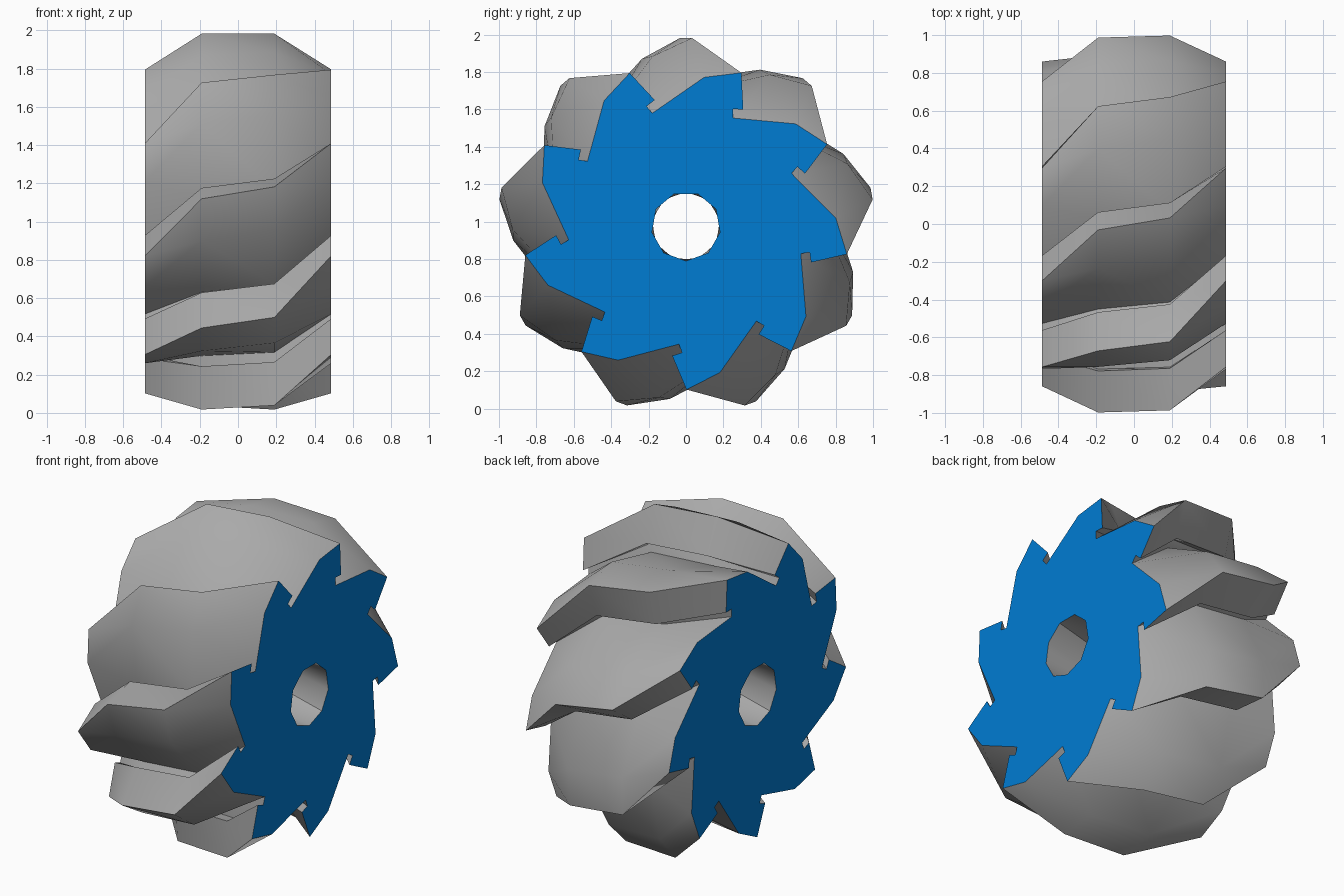
import bpy, bmesh, math

if "Cube" in bpy.data.objects:
    bpy.data.objects.remove(bpy.data.objects["Cube"])

TEETH = 9
PITCH = 2 * math.pi / TEETH
ZC = 0.975
HOLE_R = 0.185
# One tooth on the end face (y, z from the axis): tip, face foot, chip notch, back shoulder
TOOTH = [(0.296, 0.821), (0.306, 0.625), (0.251, 0.627), (0.251, 0.579), (0.586, 0.548)]
# Stations along the axis: x, twist in degrees, scale
STATIONS = [(0.487, 0, 1.0), (0.19, 18.0, 1.155), (-0.19, 21.6, 1.155), (-0.487, 40, 1.0)]


def rot(y, z, a):
    return y * math.cos(a) - z * math.sin(a), y * math.sin(a) + z * math.cos(a)


bm = bmesh.new()
tip_angle = math.radians(70)
outer, inner = [], []
for x, twist, scale in STATIONS:
    ring, hole = [], []
    for k in range(TEETH):
        a = math.radians(twist) - k * PITCH
        for p in TOOTH:
            y, z = rot(*p, a)
            ring.append(bm.verts.new((x, y * scale, ZC + z * scale)))
        hole.append(bm.verts.new((x, HOLE_R * math.cos(tip_angle + a),
                                  ZC + HOLE_R * math.sin(tip_angle + a))))
    outer.append(ring)
    inner.append(hole)

# Twisted flanks and bore
for rings in (outer, inner):
    for r0, r1 in zip(rings, rings[1:]):
        n = len(r0)
        for i in range(n):
            j = (i + 1) % n
            bm.faces.new((r0[i], r0[j], r1[j], r1[i]))

# End faces, one sector per tooth
n = len(TOOTH)
for s in (0, -1):
    for k in range(TEETH):
        arc = [outer[s][(k * n + i) % (n * TEETH)] for i in range(n + 1)]
        f = bm.faces.new(arc + [inner[s][(k + 1) % TEETH], inner[s][k]])
        f.material_index = 1

bmesh.ops.recalc_face_normals(bm, faces=bm.faces)
mesh = bpy.data.meshes.new("milling_cutter")
bm.to_mesh(mesh)
bm.free()
cutter = bpy.data.objects.new("milling_cutter", mesh)
bpy.context.collection.objects.link(cutter)

# Plain grey flanks, blue end faces
grey = bpy.data.materials.new("grey")
grey.diffuse_color = (0.4, 0.4, 0.4, 1)
grey.use_nodes = True
grey.node_tree.nodes["Principled BSDF"].inputs["Base Color"].default_value = grey.diffuse_color
blue = bpy.data.materials.new("blue")
blue.diffuse_color = (0.0, 0.2, 0.65, 1)
blue.use_nodes = True
blue.node_tree.nodes["Principled BSDF"].inputs["Base Color"].default_value = blue.diffuse_color
mesh.materials.append(grey)
mesh.materials.append(blue)

bpy.context.view_layer.objects.active = cutter
cutter.select_set(True)
bpy.ops.object.shade_smooth_by_angle(angle=math.radians(40))
